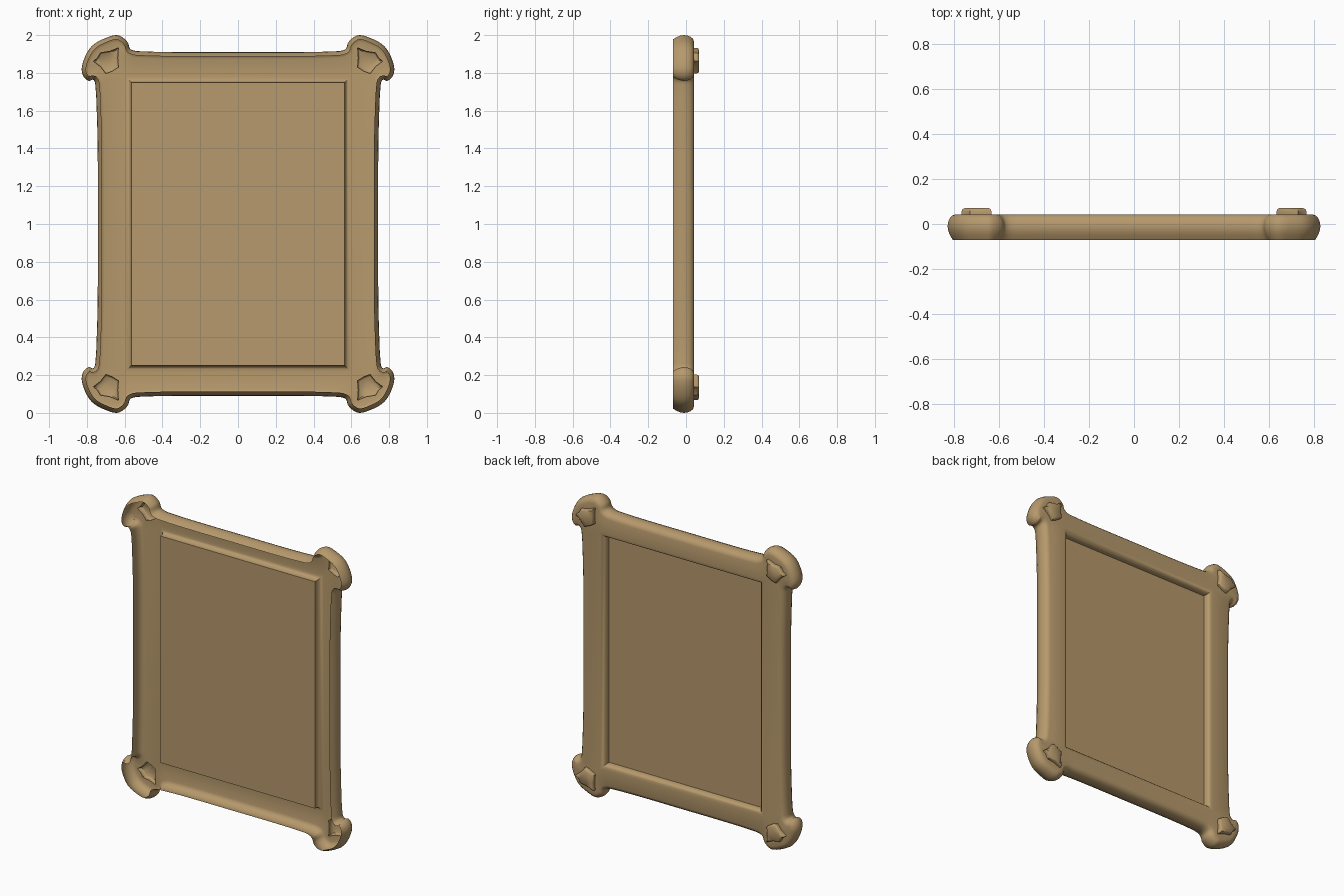
import bpy, bmesh
from mathutils import Vector

old = bpy.data.objects.get("Cube")
if old:
    bpy.data.objects.remove(old)

BACK = 0.043          # depth of the frame's back face
HALF_W, HALF_H = 0.565, 0.75

mat = bpy.data.materials.new("tan")
mat.use_nodes = True
tan = (0.47, 0.32, 0.15, 1)
mat.diffuse_color = tan
mat.node_tree.nodes["Principled BSDF"].inputs["Base Color"].default_value = tan


def finish(name, bm):
    """Turn faces toward the back, then smooth them."""
    bm.normal_update()
    bmesh.ops.recalc_face_normals(bm, faces=bm.faces)
    if sum(f.normal.y * f.calc_area() for f in bm.faces) < 0:
        bmesh.ops.reverse_faces(bm, faces=bm.faces)
    me = bpy.data.meshes.new(name)
    bm.to_mesh(me)
    bm.free()
    me.materials.append(mat)
    ob = bpy.data.objects.new(name, me)
    bpy.context.collection.objects.link(ob)
    bpy.ops.object.select_all(action='DESELECT')
    ob.select_set(True)
    bpy.context.view_layer.objects.active = ob
    bpy.ops.object.shade_smooth_by_angle(angle=0.7)
    return ob


def ring(bm, pts, y):
    return [bm.verts.new((p.x, y, p.y + 1)) for p in pts]


def bridge(bm, a, b):
    n = len(a)
    for i in range(n):
        j = (i + 1) % n
        bm.faces.new((a[i], a[j], b[j], b[i]))


def stack(bm, levels):
    """Bridge a list of (points, y) rings; return the last ring."""
    prev = None
    for pts, y in levels:
        cur = ring(bm, pts, y)
        if prev:
            bridge(bm, prev, cur)
        prev = cur
    return prev


def loop_edges(bm, vs):
    return [bm.edges.get((v, vs[i - 1])) or bm.edges.new((v, vs[i - 1]))
            for i, v in enumerate(vs)]


def smooth_loop(pts, steps):
    """Closed Catmull-Rom curve."""
    out, n = [], len(pts)
    for i in range(n):
        a, b, c, d = (pts[(i + k) % n] for k in (-1, 0, 1, 2))
        # chord-scaled tangents stop overshoot beside long spans
        span = (c - b).length
        tb = (c - a).normalized() * span
        tc = (d - b).normalized() * span
        for s in range(steps):
            t = s / steps
            out.append(b * (2*t**3 - 3*t*t + 1) + tb * (t**3 - 2*t*t + t)
                       + c * (3*t*t - 2*t**3) + tc * (t**3 - t*t))
    return out


def inward(pts):
    n = len(pts)
    ns = []
    for i in range(n):
        t = (pts[(i + 1) % n] - pts[i - 1]).normalized()
        ns.append(Vector((t.y, -t.x)))
    for _ in range(2):
        ns = [(ns[i - 1] + 2 * ns[i] + ns[(i + 1) % n]).normalized() for i in range(n)]
    return ns


# Outline: one quarter, mirrored clockwise around the frame
quarter = [Vector(p) for p in (
    (0, .91), (.3, .91), (.5, .914), (.567, .924), (.583, .96), (.61, .987),
    (.645, 1), (.70, .985), (.765, .95), (.803, .90), (.827, .83),
    (.82, .785), (.792, .758), (.765, .763), (.755, .73), (.748, .6),
    (.743, .4), (.742, 0))]
flip = lambda p, sx, sy: Vector((p.x * sx, p.y * sy))
outline = (quarter
           + [flip(p, 1, -1) for p in quarter[-2::-1]]
           + [flip(p, -1, -1) for p in quarter[1:]]
           + [flip(p, -1, 1) for p in quarter[-2:0:-1]])
outline = smooth_loop(outline, 4)
normals = inward(outline)

# Corner boss footprint with slightly hollow sides
boss = [Vector(p) for p in (
    (.633, .933), (.637, .88), (.633, .83), (.668, .808), (.70, .797),
    (.728, .833), (.766, .862), (.743, .88), (.729, .906), (.68, .914))]
corners = [(1, 1), (1, -1), (-1, -1), (-1, 1)]


def rect(g):
    return [Vector((sx * (HALF_W + g), sy * (HALF_H + g))) for sx, sy in corners]


# Frame shell: rolled outer wall, rounded inner lip, pierced back face
bm = bmesh.new()
wall = [(.023, -.07), (.011, -.05), (.003, -.03), (0, -.01), (.003, .01),
        (.010, .026), (.021, .038), (.036, BACK)]
edges = loop_edges(bm, stack(bm, [
    ([p + n * d for p, n in zip(outline, normals)], y) for d, y in wall]))
lip = [(0, -.004), (.001, .015), (.007, .031), (.017, .040), (.032, BACK)]
edges += loop_edges(bm, stack(bm, [(rect(g), y) for g, y in lip]))
for sx, sy in corners:
    edges += loop_edges(bm, ring(bm, [flip(p, sx, sy) for p in boss], BACK))
bmesh.ops.triangle_fill(bm, edges=edges, use_beauty=True, normal=(0, 1, 0))
finish("frame", bm)

# Recessed panel
bm = bmesh.new()
bm.faces.new(ring(bm, rect(0), -.004))
finish("panel", bm)

# Hollow corner bosses
center = sum(boss, Vector((0, 0))) / len(boss)
names = ("upper_left", "lower_left", "lower_right", "upper_right")
for (sx, sy), name in zip(corners, names):
    bm = bmesh.new()
    levels = []
    for k, y in ((1, BACK), (1, .056), (.95, .065), (.82, .07)):
        levels.append(([flip(center + (p - center) * k, sx, sy) for p in boss], y))
    bm.faces.new(stack(bm, levels))
    finish(name + "_corner_boss", bm)
